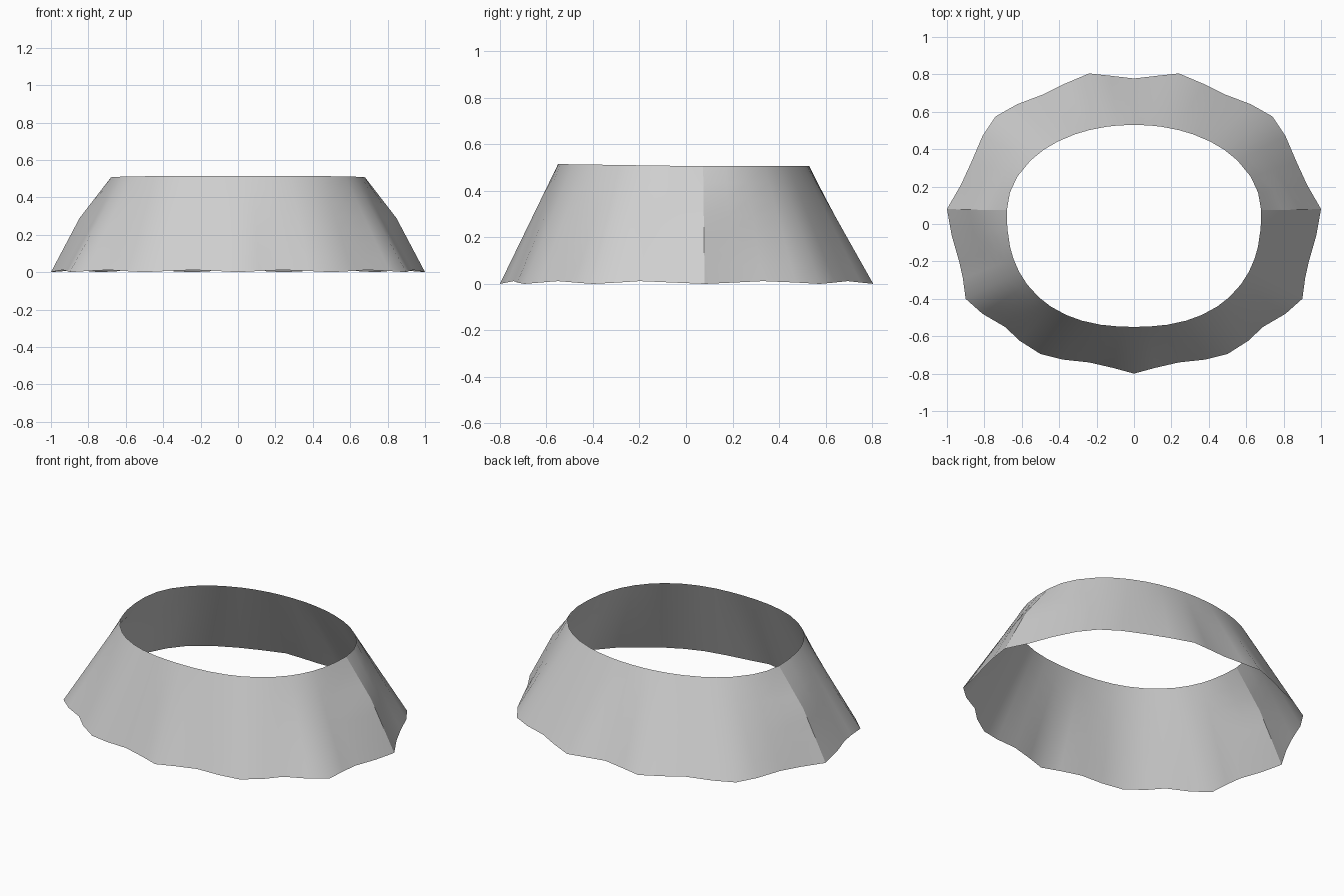
import bpy
import bmesh
import math

cube = bpy.data.objects.get("Cube")
if cube:
    bpy.data.objects.remove(cube, do_unlink=True)

# One plain grey cloth material
grey = bpy.data.materials.new("light grey cloth")
grey.use_nodes = True
colour = (0.62, 0.62, 0.62, 1)
grey.diffuse_color = colour
grey.node_tree.nodes["Principled BSDF"].inputs["Base Color"].default_value = colour

# Left half of the scalloped hem, from front centre to back centre
half_hem = [(0, -.8), (.11, -.77), (.24, -.74), (.38, -.725), (.5, -.695),
            (.61, -.625), (.69, -.55), (.81, -.48), (.9, -.4), (.915, -.29),
            (.935, -.2), (.975, -.06), (1, .08), (.925, .21), (.87, .33),
            (.81, .47), (.74, .575), (.625, .64), (.48, .695), (.37, .75),
            (.24, .805), (.13, .793), (0, .778)]
hem = half_hem + [(-x, y) for x, y in half_hem[-2:0:-1]]
SEAM = 12            # hem index of the side fold
ROWS = 7
KNEE = 4 / ROWS      # height at which the side fold bends inward
CENTRE_Y = .06


def rim_point(x, y):
    """Point of the rounded waist opening in the direction of a hem point."""
    y -= CENTRE_Y
    depth, n = (.61, 2.35) if y < 0 else (.47, 2.05)
    r = (abs(x / .68) ** n + abs(y / depth) ** n) ** (-1 / n)
    return x * r, CENTRE_Y + y * r, .506 + .009 * max(0, -y * r / depth)


def fold_fullness(y, t):
    """Outward push of the side fold, strongest at the knee."""
    rise = min(t / KNEE, (1 - t) / (1 - KNEE))
    return .03 * rise * max(0, 1 - abs(y - .08) / .25)


# Ruffled skirt: straight folds from hem to waist, with a fuller side fold
bm = bmesh.new()
rings = []
for row in range(ROWS + 1):
    t = row / ROWS
    ring = []
    for i, (x, y) in enumerate(hem):
        rx, ry, rz = rim_point(x, y)
        foot = .006 * (1 - math.cos(math.pi * i / 2))
        full = fold_fullness(y, t)
        ring.append(bm.verts.new((x + (rx - x) * t + full * x,
                                  y + (ry - y) * t,
                                  foot + (rz - foot) * t)))
    rings.append(ring)
for low, high in zip(rings, rings[1:]):
    for i in range(len(hem)):
        j = (i + 1) % len(hem)
        bm.faces.new((low[i], low[j], high[j], high[i])).smooth = True

# Crisp side folds in otherwise smooth cloth
for low, high in zip(rings, rings[1:]):
    for i in (SEAM, len(hem) - SEAM):
        bm.edges.get((low[i], high[i])).smooth = False

mesh = bpy.data.meshes.new("ruffled_skirt")
bm.to_mesh(mesh)
bm.free()
mesh.materials.append(grey)
skirt = bpy.data.objects.new("ruffled_skirt", mesh)
bpy.context.collection.objects.link(skirt)
